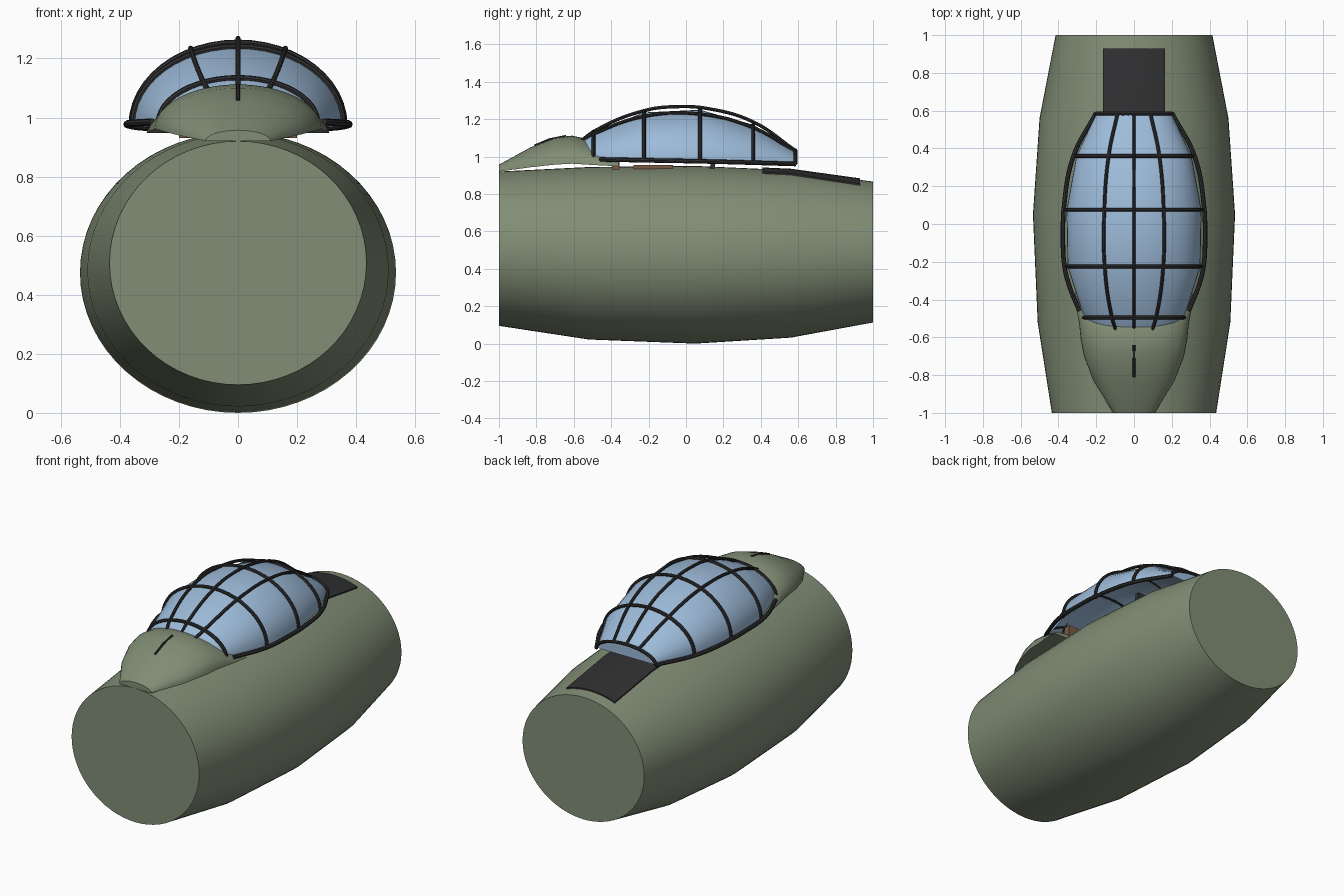
import bpy, bmesh, math
from math import sin, cos, pi

if "Cube" in bpy.data.objects:
    bpy.data.objects.remove(bpy.data.objects["Cube"])


def material(name, color):
    m = bpy.data.materials.new(name)
    m.diffuse_color = (*color, 1)
    m.use_nodes = True
    m.node_tree.nodes["Principled BSDF"].inputs["Base Color"].default_value = m.diffuse_color
    return m


GREEN = material("olive paint", (0.22, 0.27, 0.18))
GLASS = material("blue glass", (0.34, 0.50, 0.70))
DARK = material("dark metal", (0.03, 0.03, 0.032))
BROWN = material("brown leather", (0.20, 0.10, 0.06))


def finish(ob, mat, smooth=True):
    ob.data.materials.append(mat)
    bpy.ops.object.select_all(action='DESELECT')
    ob.select_set(True)
    bpy.context.view_layer.objects.active = ob
    if smooth:
        bpy.ops.object.shade_smooth_by_angle(angle=math.radians(35))
    return ob


def loft(name, rings, mat, closed=True, caps=True):
    """Skin a list of equally sized point rings."""
    bm = bmesh.new()
    vs = [[bm.verts.new(p) for p in r] for r in rings]
    n = len(vs[0])
    for a, b in zip(vs, vs[1:]):
        for i in range(n if closed else n - 1):
            j = (i + 1) % n
            bm.faces.new((a[i], a[j], b[j], b[i]))
    if caps:
        bm.faces.new(vs[0])
        bm.faces.new(vs[-1])
    bmesh.ops.recalc_face_normals(bm, faces=bm.faces)
    me = bpy.data.meshes.new(name)
    bm.to_mesh(me)
    bm.free()
    ob = bpy.data.objects.new(name, me)
    bpy.context.collection.objects.link(ob)
    return finish(ob, mat)


def half_ring(y, w, z0, z1, n=24):
    return [(w * cos(pi * i / n), y, z0 + (z1 - z0) * sin(pi * i / n)) for i in range(n + 1)]


def tube(name, pts, r, smooth=False):
    cu = bpy.data.curves.new(name, 'CURVE')
    cu.dimensions = '3D'
    cu.bevel_depth = r
    cu.bevel_resolution = 2
    cu.use_fill_caps = True
    if smooth:
        sp = cu.splines.new('BEZIER')
        sp.bezier_points.add(len(pts) - 1)
        for bp, p in zip(sp.bezier_points, pts):
            bp.co = p
            bp.handle_left_type = bp.handle_right_type = 'AUTO'
    else:
        sp = cu.splines.new('POLY')
        sp.points.add(len(pts) - 1)
        for q, p in zip(sp.points, pts):
            q.co = (*p, 1)
    ob = bpy.data.objects.new(name, cu)
    bpy.context.collection.objects.link(ob)
    bpy.ops.object.select_all(action='DESELECT')
    ob.select_set(True)
    bpy.context.view_layer.objects.active = ob
    bpy.ops.object.convert(target='MESH')
    return finish(bpy.context.object, DARK)


def box(name, loc, size, mat, tilt=0):
    bpy.ops.mesh.primitive_cube_add(size=1, location=loc, rotation=(tilt, 0, 0))
    ob = bpy.context.object
    ob.name = name
    ob.scale = size
    return finish(ob, mat, False)


# Fuselage: (y, half width, bottom, top)
HULL = [(-1, .435, .095, .92), (-.52, .51, .022, .944), (.05, .535, 0, .95),
        (.56, .50, .032, .927), (1, .415, .113, .866)]
loft("fuselage", [[(w * cos(2 * pi * i / 64), y, (a + b) / 2 + (b - a) / 2 * sin(2 * pi * i / 64))
                   for i in range(64)] for y, w, a, b in HULL], GREEN)


def hull_z(x, y):
    for (y0, w0, a0, b0), (y1, w1, a1, b1) in zip(HULL, HULL[1:]):
        if y0 <= y <= y1:
            t = (y - y0) / (y1 - y0)
            w, a, b = w0 + t * (w1 - w0), a0 + t * (a1 - a0), b0 + t * (b1 - b0)
            return (a + b) / 2 + (b - a) / 2 * math.sqrt(1 - (x / w) ** 2)


# Dark walkway panel following the rear deck
strip = []
for y in (.41, .56, .75, .93):
    xs = [-.165 + .033 * i for i in range(11)]
    strip.append([(x, y, hull_z(x, y) + .008) for x in xs]
                 + [(x, y, hull_z(x, y) - .008) for x in reversed(xs)])
loft("rear_deck_panel", strip, DARK)

# Front fairing ahead of the canopy
FAIRING = [(-1, .11, .92, .957), (-.83, .215, .943, 1.05), (-.70, .265, .957, 1.10),
           (-.61, .282, .962, 1.112), (-.53, .29, .957, 1.095), (-.46, .302, .953, 1.06),
           (-.36, .31, .948, .985)]
loft("front_fairing", [half_ring(*s) for s in FAIRING], GREEN)
tube("fairing_sight_slit", [(0, -.81, 1.057), (0, -.73, 1.091), (0, -.64, 1.109)], .007)

# Canopy glass, open underneath
CANOPY = [(-.56, .22, .98, 1.09), (-.495, .265, .98, 1.13), (-.225, .352, .977, 1.236),
          (.075, .357, .973, 1.25), (.36, .305, .967, 1.17), (.585, .198, .96, 1.03)]
loft("canopy_glass", [half_ring(*s) for s in CANOPY], GLASS, closed=False)

# Canopy hoops
for k, (y, w, a, b) in enumerate(CANOPY[1:]):
    tube(f"canopy_hoop_{k + 1}", half_ring(y, w + .004, a, b + .004), .010)

# Lengthwise bars: high centre bar and one on each side
tube("canopy_centre_bar", [(0, -.56, 1.085), (0, -.495, 1.133), (0, -.225, 1.245),
                           (0, -.05, 1.267), (0, .12, 1.256), (0, .36, 1.185), (0, .585, 1.032)],
     .009, True)
for s, side in ((-1, "left"), (1, "right")):
    tube(f"canopy_side_bar_{side}",
         [(s * .44 * w, y, a + .9 * (b - a) + .005) for y, w, a, b in CANOPY], .009, True)
    # Sill rails
    tube(f"canopy_sill_{side}",
         [(s * x, y, z) for x, y, z in ((.29, -.46, .985), (.345, -.32, .982), (.368, -.225, .98),
                                        (.376, -.05, .977), (.37, .1, .974), (.32, .36, .967),
                                        (.202, .585, .96))], .012, True)

# Cockpit interior
box("instrument_panel", (0, -.375, .985), (.40, .04, .11), BROWN)
box("seat_cushion", (0, -.175, .94), (.24, .21, .03), BROWN)
box("seat_back", (0, .15, 1.0), (.22, .025, .13), DARK, -.15)
